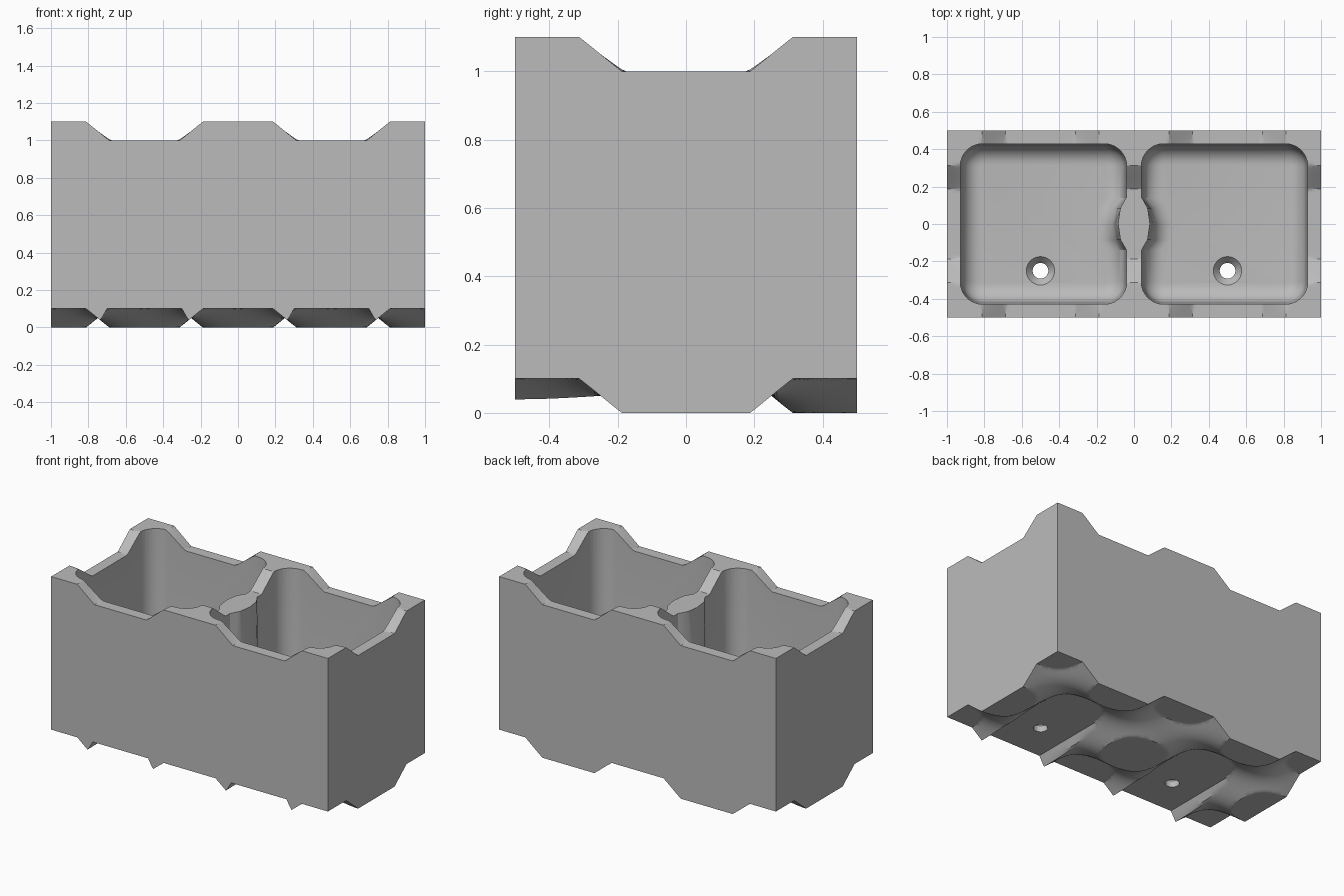
import bpy, bmesh
from math import sin, cos, pi

cube = bpy.data.objects.get("Cube")
if cube:
    bpy.data.objects.remove(cube, do_unlink=True)

stone = bpy.data.materials.new("stone_grey")
stone.use_nodes = True
grey = (0.5, 0.5, 0.5, 1)
stone.diffuse_color = grey
stone.node_tree.nodes["Principled BSDF"].inputs["Base Color"].default_value = grey

FLOOR = 0.18


def make_object(name, bm):
    bmesh.ops.recalc_face_normals(bm, faces=bm.faces)
    mesh = bpy.data.meshes.new(name)
    bm.to_mesh(mesh)
    bm.free()
    mesh.materials.append(stone)
    ob = bpy.data.objects.new(name, mesh)
    bpy.context.collection.objects.link(ob)
    return ob


def loft(bm, rings):
    """Skin a stack of equal-sized rings and cap both ends."""
    loops = [[bm.verts.new(p) for p in ring] for ring in rings]
    n = len(loops[0])
    for a, b in zip(loops, loops[1:]):
        for i in range(n):
            j = (i + 1) % n
            bm.faces.new((a[i], a[j], b[j], b[i]))
    bm.faces.new(loops[0])
    bm.faces.new(loops[-1])


def clamp(v, lo, hi):
    return max(lo, min(hi, v))


def wave(x, y):
    """Interlocking checkerboard of plateaus and hollows."""
    f = cos(2 * pi * x) * cos(2 * pi * y) / cos(2 * pi * 0.1875)
    return 0.05 - 0.05 * clamp(f, -1, 1)


def channel(x, y):
    """Drain channel running from the middle of each cell to the front."""
    if y > 0.001:
        return 0
    return clamp(0.1 - (abs(abs(x) - 0.5) - 0.2) * 1.75, 0, 0.1)


# Block: the wavy top is extruded straight down so blocks stack
bm = bmesh.new()
bmesh.ops.create_grid(bm, x_segments=160, y_segments=80, size=1)
for v in bm.verts:
    v.co.y *= 0.5
    v.co.z = 1 + wave(v.co.x, v.co.y)
res = bmesh.ops.extrude_face_region(bm, geom=bm.faces[:])
for v in res["geom"]:
    if isinstance(v, bmesh.types.BMVert):
        x, y, z = v.co
        v.co.z = max(z - 1, channel(x, y))
block = make_object("planter_block", bm)


# Planting cells: rounded, tapered pockets with a rib on the middle wall
def cell_ring(side, z, inset, rib):
    x0, x1, h = 0.038 + inset, 0.93 - inset, 0.43 - inset
    r = max(0.12 - inset, 0.015)
    pts = []
    corners = ((x1 - r, h - r), (x0 + r, h - r), (x0 + r, r - h), (x1 - r, r - h))
    for q, (cx, cy) in enumerate(corners):
        for k in range(9):
            a = (q + k / 8) * pi / 2
            pts.append((side * (cx + r * cos(a)), cy + r * sin(a), z))
        if q == 1:
            for y, push in ((0.14, 0), (0.085, 0.03), (0, 0.042), (-0.085, 0.03), (-0.14, 0)):
                pts.append((side * (x0 + push * rib), y, z))
    return pts


bm = bmesh.new()
for side in (-1, 1):
    rings = [cell_ring(side, 1.2, 0, 1)]
    for k in range(9):
        a = k / 8 * pi / 2
        rings.append(cell_ring(side, FLOOR + 0.1 * (1 - sin(a)), 0.012 + 0.1 * (1 - cos(a)), 1.3))
    loft(bm, rings)
cells = make_object("cell_cutter", bm)

# Drain holes with a countersunk rim
bm = bmesh.new()
for side in (-1, 1):
    loft(bm, [[(side * 0.5 + r * cos(k * pi / 16), -0.25 + r * sin(k * pi / 16), z)
               for k in range(32)]
              for r, z in ((0.042, -0.1), (0.042, FLOOR - 0.04), (0.08, FLOOR + 0.005))])
drains = make_object("drain_cutter", bm)

# Cut the pockets and drains
bpy.context.view_layer.objects.active = block
block.select_set(True)
for cutter in (cells, drains):
    cutter.hide_render = True
    mod = block.modifiers.new(cutter.name, "BOOLEAN")
    mod.operation = "DIFFERENCE"
    mod.solver = "EXACT"
    mod.object = cutter
    bpy.ops.object.modifier_apply(modifier=mod.name)
    bpy.data.objects.remove(cutter, do_unlink=True)

bpy.ops.object.shade_smooth_by_angle(angle=pi / 7)
